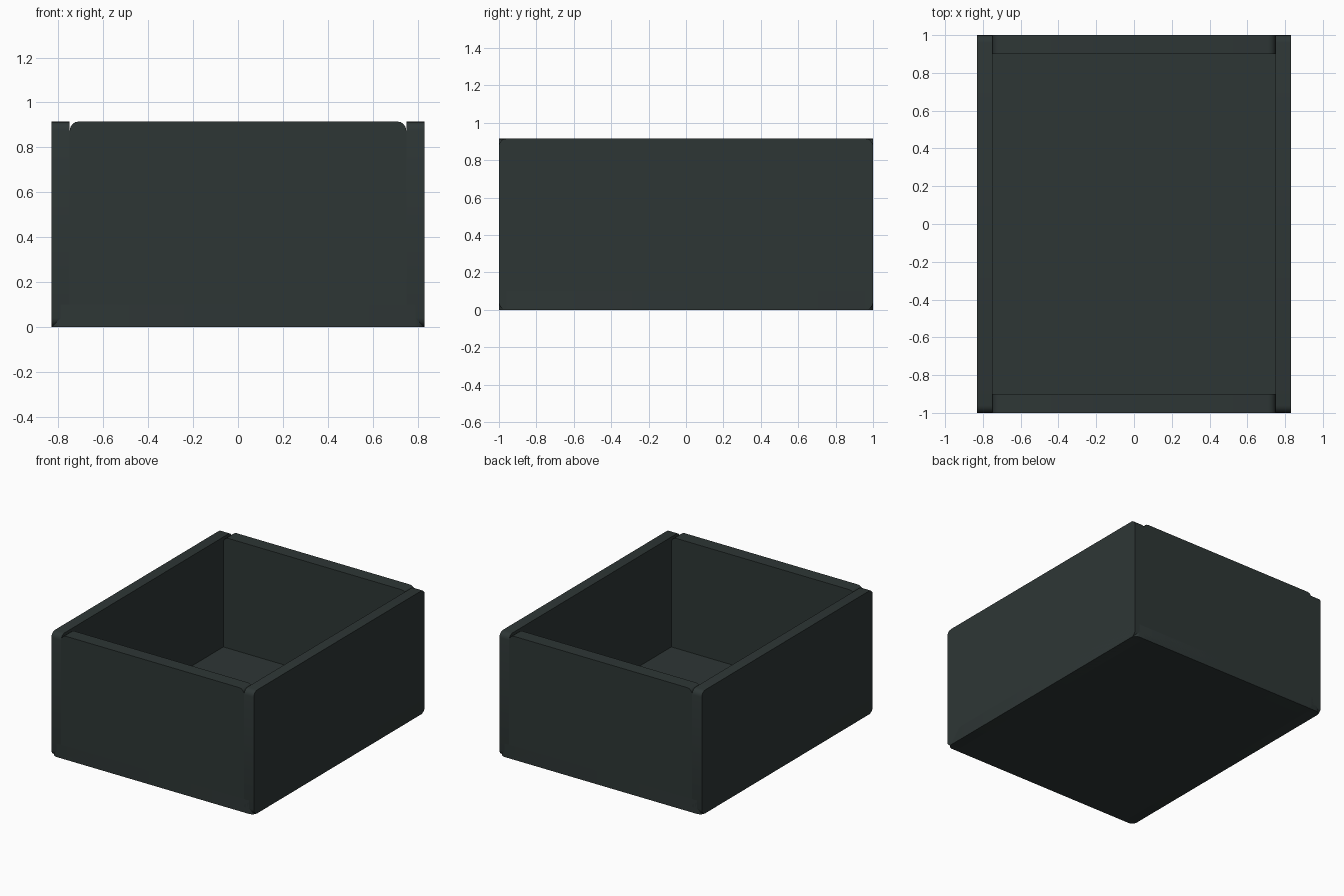
import bpy
import bmesh
from mathutils import Vector

HALF_X, HALF_Y, HEIGHT = 0.83, 1.0, 0.915
SIDE, PANEL, FLOOR = 0.08, 0.10, 0.10
RADIUS = 0.04

default = bpy.data.objects.get("Cube")
if default:
    bpy.data.objects.remove(default, do_unlink=True)

# Single dark slate finish
slate = bpy.data.materials.new("dark_slate")
slate.use_nodes = True
colour = (0.027, 0.037, 0.036, 1)
slate.diffuse_color = colour
bsdf = next(n for n in slate.node_tree.nodes if n.type == "BSDF_PRINCIPLED")
bsdf.inputs["Base Color"].default_value = colour


def board(name, low, high, axis):
    """Slab between two corners, with its edges along the given axis rounded."""
    low, high = Vector(low), Vector(high)
    bm = bmesh.new()
    bmesh.ops.create_cube(bm, size=1)
    for v in bm.verts:
        v.co = Vector([(low[i] + high[i]) / 2 + v.co[i] * (high[i] - low[i])
                       for i in range(3)])
    across = [e for e in bm.edges
              if abs((e.verts[0].co - e.verts[1].co).normalized()[axis]) > 0.9]
    bmesh.ops.bevel(bm, geom=across, offset=RADIUS, segments=4,
                    profile=0.5, affect="EDGES")
    mesh = bpy.data.meshes.new(name)
    bm.to_mesh(mesh)
    bm.free()
    mesh.materials.append(slate)
    obj = bpy.data.objects.new(name, mesh)
    bpy.context.collection.objects.link(obj)
    bpy.ops.object.select_all(action="DESELECT")
    obj.select_set(True)
    bpy.context.view_layer.objects.active = obj
    bpy.ops.object.shade_smooth_by_angle()
    return obj


# Floor slab
board("floor", (-HALF_X, -HALF_Y, 0), (HALF_X, HALF_Y, FLOOR), 2)

# Long side walls
inner_x = HALF_X - SIDE
board("left_wall", (inner_x, -HALF_Y, 0), (HALF_X, HALF_Y, HEIGHT), 0)
board("right_wall", (-HALF_X, -HALF_Y, 0), (-inner_x, HALF_Y, HEIGHT), 0)

# Front and back panels fitted between the side walls
inner_y = HALF_Y - PANEL
board("front_panel", (-inner_x, -HALF_Y, 0), (inner_x, -inner_y, HEIGHT), 1)
board("back_panel", (-inner_x, inner_y, 0), (inner_x, HALF_Y, HEIGHT), 1)
